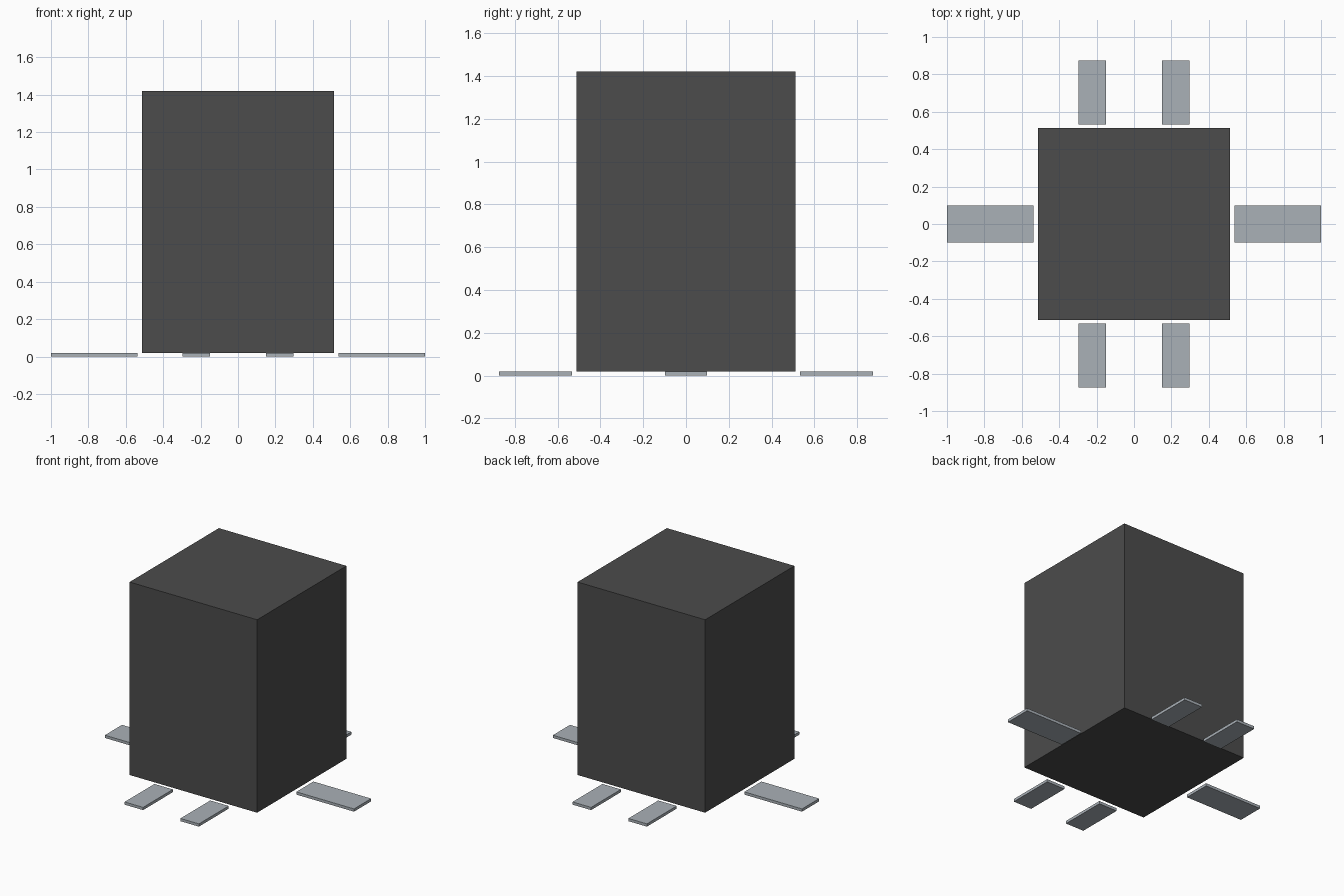
import bpy

cube = bpy.data.objects.get("Cube")
if cube:
    bpy.data.objects.remove(cube, do_unlink=True)


def make_material(name, rgb):
    mat = bpy.data.materials.new(name)
    mat.use_nodes = True
    color = (*rgb, 1.0)
    mat.diffuse_color = color
    mat.node_tree.nodes["Principled BSDF"].inputs["Base Color"].default_value = color
    return mat


def box(name, low, high, mat):
    center = [(a + b) / 2 for a, b in zip(low, high)]
    bpy.ops.mesh.primitive_cube_add(size=1, location=center)
    obj = bpy.context.object
    obj.name = name
    obj.scale = [b - a for a, b in zip(low, high)]
    bpy.ops.object.transform_apply(location=False, rotation=False, scale=True)
    obj.data.materials.append(mat)
    return obj


dark_grey = make_material("dark grey", (0.072, 0.072, 0.072))
light_grey = make_material("light blue grey", (0.40, 0.44, 0.475))

PAD = 0.02     # pad thickness, also the height of the body's underside
HALF = 0.512   # half width of the body

# Tall square body
box("body", (-HALF, -HALF, PAD), (HALF, HALF, 1.42), dark_grey)

for side, sx in (("left", 1), ("right", -1)):
    # Wide flat pad beside the body
    x0, x1 = sorted((sx * 0.537, sx * 1.0))
    box(f"{side}_side_pad", (x0, -0.098, 0), (x1, 0.098, PAD), light_grey)

    # Narrow flat pads in front of and behind the body
    x0, x1 = sorted((sx * 0.15, sx * 0.298))
    for end, sy in (("front", -1), ("back", 1)):
        y0, y1 = sorted((sy * 0.533, sy * 0.874))
        box(f"{end}_{side}_pad", (x0, y0, 0), (x1, y1, PAD), light_grey)
